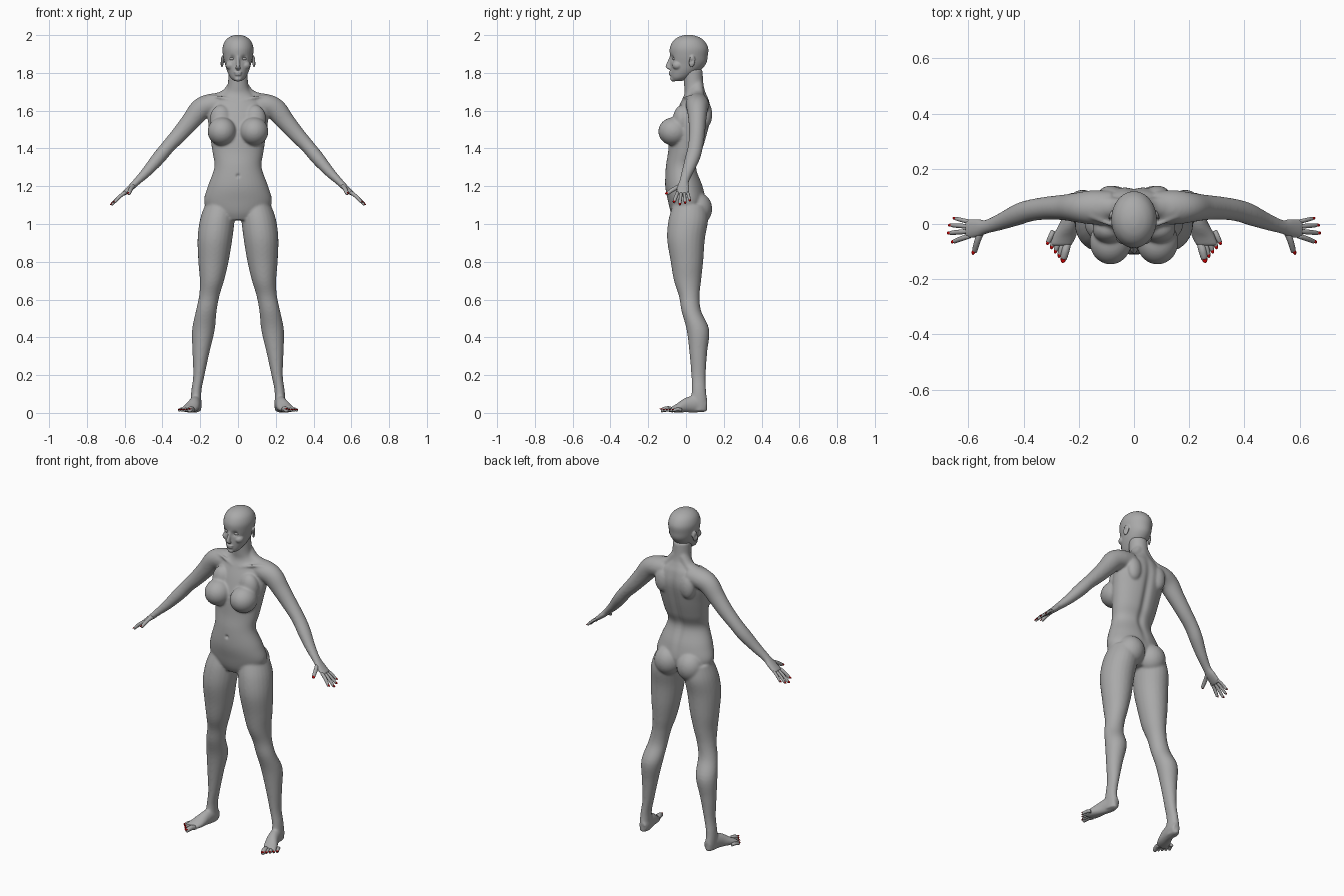
import bpy, bmesh, math
from mathutils import Vector, Matrix

if "Cube" in bpy.data.objects:
    bpy.data.objects.remove(bpy.data.objects["Cube"])

X, Y, Z = Vector((1, 0, 0)), Vector((0, 1, 0)), Vector((0, 0, 1))


def material(name, colour):
    mat = bpy.data.materials.new(name)
    mat.use_nodes = True
    mat.diffuse_color = colour
    shader = next(n for n in mat.node_tree.nodes if n.type == 'BSDF_PRINCIPLED')
    shader.inputs["Base Color"].default_value = colour
    return mat


def spline(rows, steps):
    """Catmull-Rom interpolation of every column of the rows."""
    result = []
    for i in range(len(rows) - 1):
        p, q, r, s = (rows[max(0, min(len(rows) - 1, i + k))] for k in (-1, 0, 1, 2))
        for step in range(steps):
            t = step / steps
            result.append([b + t * (c - a + t * (2 * a - 5 * b + 4 * c - d
                           + t * (3 * (b - c) + d - a))) / 2
                           for a, b, c, d in zip(p, q, r, s)])
    return result + [list(rows[-1])]


def loft(bm, rows, across, depth=None, side=1, steps=5, sides=24):
    """Elliptical tube through rows of x, y, z, half width, half depth."""
    rows = spline(rows, steps)
    centres = [Vector((side * r[0], r[1], r[2])) for r in rows]
    rings = []
    for i, (centre, row) in enumerate(zip(centres, rows)):
        tangent = centres[min(i + 1, len(rows) - 1)] - centres[max(i - 1, 0)]
        other = depth or tangent.cross(across).normalized()
        ring = []
        for k in range(sides):
            angle = math.tau * k / sides
            ring.append(bm.verts.new(centre + across * row[3] * math.cos(angle)
                                     + other * row[4] * math.sin(angle)))
        rings.append(ring)
    for low, high in zip(rings, rings[1:]):
        for k in range(sides):
            n = (k + 1) % sides
            bm.faces.new((low[k], low[n], high[n], high[k]))
    bm.faces.new(rings[0])
    bm.faces.new(rings[-1])


def ball(bm, centre, radii, side=1, turn=Matrix.Identity(4)):
    place = Matrix.Translation((side * centre[0], centre[1], centre[2]))
    bmesh.ops.create_uvsphere(bm, u_segments=24, v_segments=16, radius=1,
                              matrix=place @ turn @ Matrix.Diagonal((*radii, 1)))


def finish(name, bm, mat, voxel=0, smoothing=0):
    """Make an object; with a voxel size, fuse its pieces into one skin."""
    bmesh.ops.recalc_face_normals(bm, faces=bm.faces[:])
    mesh = bpy.data.meshes.new(name)
    bm.to_mesh(mesh)
    bm.free()
    obj = bpy.data.objects.new(name, mesh)
    bpy.context.collection.objects.link(obj)
    if voxel:
        remesh = obj.modifiers.new("fuse", 'REMESH')
        remesh.mode = 'VOXEL'
        remesh.voxel_size = voxel
        relax = obj.modifiers.new("relax", 'SMOOTH')
        relax.iterations = smoothing
        baked = bpy.data.meshes.new_from_object(
            obj.evaluated_get(bpy.context.evaluated_depsgraph_get()))
        obj.modifiers.clear()
        obj.data = baked
    obj.data.materials.clear()
    obj.data.materials.append(mat)
    obj.data.shade_smooth()
    return obj


def dent(obj, centre, radius, push):
    centre, push = Vector(centre), Vector(push)
    for v in obj.data.vertices:
        distance = (v.co - centre).length / radius
        if distance < 3:
            v.co += push * math.exp(-distance * distance)


skin = material("grey skin", (0.4, 0.4, 0.4, 1))
red = material("red nail", (0.6, 0.0, 0.0, 1))

# Torso and neck: y, z, half width, half depth
torso = [(0, .02, .1, .06), (.005, 1.06, .15, .085), (.005, 1.12, .18, .1),
         (-.01, 1.2, .16, .1), (-.025, 1.3, .125, .082), (-.005, 1.38, .135, .09),
         (.015, 1.48, .15, .1), (.04, 1.58, .16, .095), (.05, 1.65, .13, .075),
         (.05, 1.69, .08, .058), (.042, 1.73, .055, .052), (.035, 1.82, .052, .052)]
torso[0] = (0, 1.02, .1, .06)
body = bmesh.new()
loft(body, [(0, *row) for row in torso], X, Y, sides=40)

leg = [(.095, .02, 1.1, .08, .09), (.11, .012, 1.02, .092, .105),
       (.122, 0, .92, .092, .1), (.13, .005, .8, .08, .086),
       (.138, .008, .7, .064, .072), (.152, .017, .62, .054, .055),
       (.168, .028, .54, .055, .052), (.183, .063, .44, .06, .06),
       (.196, .065, .32, .045, .047), (.207, .066, .2, .03, .038),
       (.22, .068, .12, .027, .038), (.222, .068, .06, .028, .045),
       (.222, .068, .01, .026, .045)]
foot = [(.217, .107, .035, .024, .032), (.222, .06, .046, .03, .045),
        (.232, .01, .042, .034, .041), (.25, -.04, .026, .043, .025),
        (.265, -.078, .017, .041, .014)]
arm = [(.08, .06, 1.635, .06, .06), (.15, .06, 1.63, .062, .058),
       (.2, .06, 1.605, .055, .058), (.25, .06, 1.545, .047, .05),
       (.31, .058, 1.475, .042, .043), (.37, .05, 1.41, .04, .037),
       (.42, .035, 1.35, .04, .036), (.48, .01, 1.28, .032, .028),
       (.535, -.01, 1.225, .026, .02), (.565, -.015, 1.195, .034, .017),
       (.608, -.018, 1.158, .037, .012)]
neck_slope = [(.02, .06, 1.74, .03, .03), (.07, .06, 1.685, .035, .025),
              (.15, .065, 1.66, .04, .025)]
collarbone = [(.02, -.018, 1.65, .008, .008), (.09, 0, 1.67, .008, .008),
              (.16, .03, 1.675, .008, .008)]
for side in (1, -1):
    loft(body, leg, X, Y, side)
    loft(body, foot, X, None, side)
    loft(body, arm, Y, None, side)
    loft(body, neck_slope, Y, None, side)
    loft(body, collarbone, Y, None, side)
    ball(body, (.085, -.065, 1.49), (.076, .082, .075), side)     # breast
    ball(body, (.09, -.02, 1.55), (.06, .05, .08), side)          # upper chest
    ball(body, (.075, .06, 1.08), (.08, .079, .087), side)        # buttock
    ball(body, (.085, .105, 1.58), (.045, .034, .07), side)       # shoulder blade
    ball(body, (.16, -.004, .58), (.03, .026, .038), side)        # kneecap
body = finish("body", body, skin, .0055, 14)

# Spine groove and navel
for v in body.data.vertices:
    if 1.12 < v.co.z < 1.72 and v.co.y > .04:
        fade = math.sin(math.pi * (v.co.z - 1.12) / .6)
        v.co.y -= .012 * fade * math.exp(-(v.co.x / .022) ** 2)
dent(body, (0, -.11, 1.255), .009, (0, .01, 0))

# Head: y, z, half width, half depth
skull = [(-.045, 1.757, .02, .025), (-.03, 1.775, .04, .05), (-.005, 1.81, .058, .078),
         (.012, 1.85, .07, .095), (.015, 1.89, .079, .1), (.016, 1.93, .082, .102),
         (.015, 1.965, .071, .086), (.014, 1.987, .05, .06), (.013, 1.998, .025, .03),
         (.013, 2.001, .008, .01)]
nose = [(0, -.078, 1.89, .006, .008), (0, -.085, 1.865, .008, .011),
        (0, -.094, 1.838, .011, .014), (0, -.09, 1.824, .014, .012),
        (0, -.083, 1.818, .01, .006)]
head = bmesh.new()
loft(head, [(0, *row) for row in skull], X, Y, sides=40)
loft(head, nose, X, Y)
ball(head, (0, -.081, 1.803), (.022, .011, .006))
ball(head, (0, -.08, 1.792), (.019, .011, .007))
ball(head, (0, -.066, 1.768), (.02, .018, .014))
for side in (1, -1):
    ball(head, (.084, .032, 1.86), (.007, .018, .032), side,
         Matrix.Rotation(side * .35, 4, 'Z') @ Matrix.Rotation(-.15, 4, 'X'))
    ball(head, (.04, -.045, 1.84), (.026, .028, .024), side)      # cheek
head = finish("head", head, skin, .004, 5)
for side in (1, -1):
    dent(head, (side * .031, -.076, 1.876), .015, (0, .012, 0))
    dent(head, (side * .092, .03, 1.862), .009, (-side * .006, 0, 0))
eyes = bmesh.new()
for side in (1, -1):
    ball(eyes, (.031, -.058, 1.875), (.015, .014, .009), side)
finish("eyes", eyes, skin)


def digit(flesh, nails, base, tip, radius, up, side):
    """Tapered finger or toe with a thin nail on its upper end."""
    base, tip, up = (Vector((side * v[0], v[1], v[2])) for v in (base, tip, up))
    along = (tip - base).normalized()
    across = along.cross(up).normalized()
    up = across.cross(along)
    rows = []
    for t, size in ((0, 1), (.4, 1), (.8, .9), (.95, .7), (1, .25)):
        centre = base.lerp(tip, t) + up * radius * .5 * math.sin(math.pi * t)
        rows.append((*centre, radius * size, radius * size))
    loft(flesh, rows, across, up, steps=3, sides=12)
    turn = Matrix((along, across, up)).transposed().to_4x4()
    spot = tip - along * radius * .4 + up * radius * .65
    ball(nails, spot, (radius, radius * .65, .003), 1, turn)


# Fingers, toes and nails
fingers, toes = bmesh.new(), bmesh.new()
finger_nails, toe_nails = bmesh.new(), bmesh.new()
tips = [(.655, -.065, 1.112), (.67, -.033, 1.1), (.666, -.004, 1.107), (.65, .021, 1.12)]
for side in (1, -1):
    for i, tip in enumerate(tips):
        digit(fingers, finger_nails, (.595, -.043 + .017 * i, 1.168), tip,
              .0095 - .0006 * i, (1, 0, 1), side)
    digit(fingers, finger_nails, (.55, -.022, 1.205), (.578, -.104, 1.157),
          .0115, (1, -.3, 1), side)
    for i in range(5):
        t = i / 4
        digit(toes, toe_nails, (.242 + .05 * t, -.07 + .045 * t, .016),
              (.257 + .056 * t, -.132 + .062 * t, .012),
              .0095 if i else .0145, Z, side)
finish("fingers", fingers, skin)
finish("toes", toes, skin)
finish("finger_nails", finger_nails, red)
finish("toe_nails", toe_nails, red)
